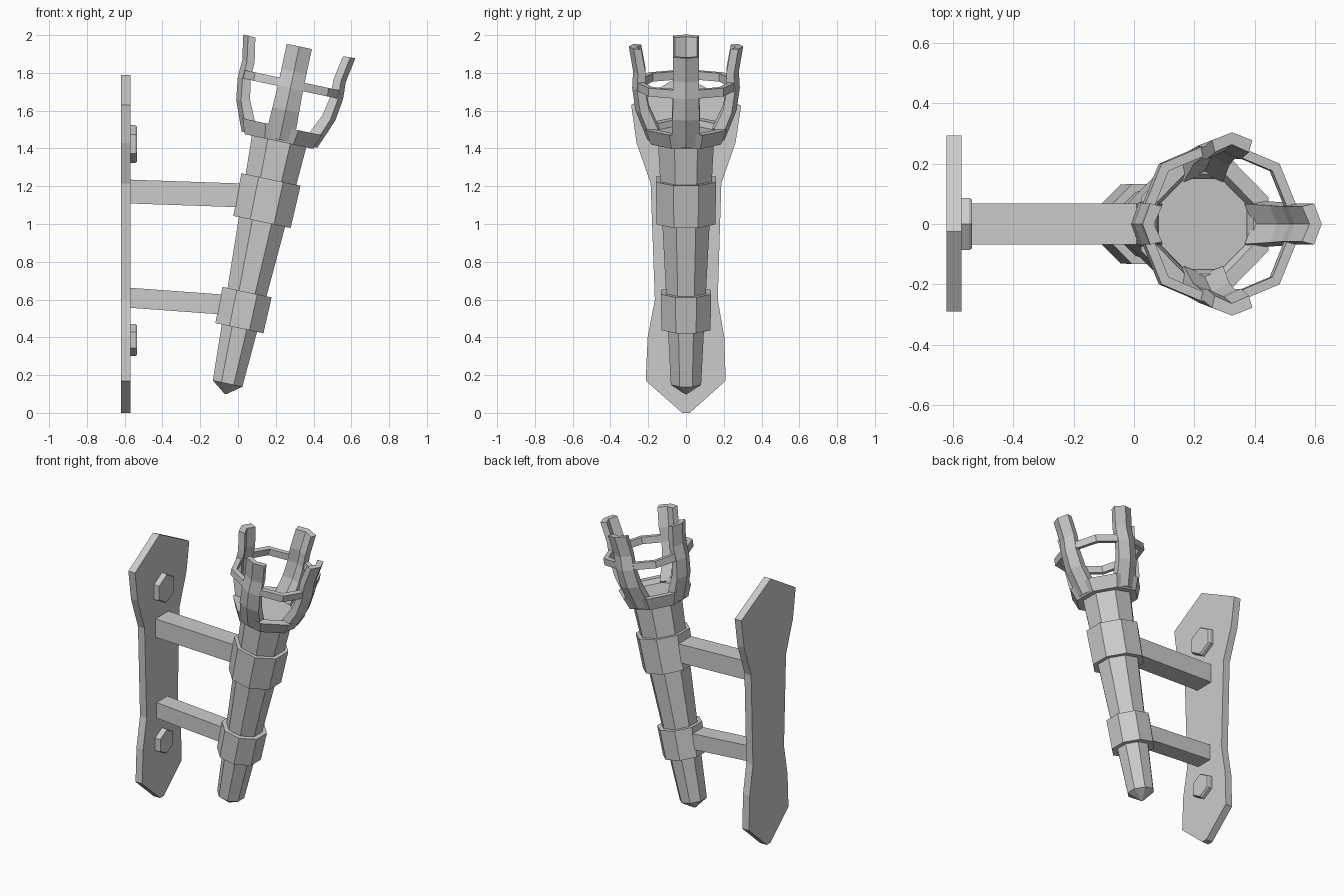
import bpy, bmesh, math
from mathutils import Matrix, Vector

if "Cube" in bpy.data.objects:
    bpy.data.objects.remove(bpy.data.objects["Cube"])

TILT = math.radians(12)
# torch frame: local z runs up the tilted handle
TORCH = Matrix.Translation((-0.055, 0, 0.155)) @ Matrix.Rotation(TILT, 4, 'Y')


def loft(name, rings, matrix=Matrix(), closed=False):
    """Join equal-length point rings; cap the ends unless closed into a loop."""
    bm = bmesh.new()
    loops = [[bm.verts.new(matrix @ Vector(p)) for p in r] for r in rings]
    n = len(loops[0])
    pairs = list(zip(loops, loops[1:]))
    if closed:
        pairs.append((loops[-1], loops[0]))
    else:
        bm.faces.new(loops[0])
        bm.faces.new(loops[-1])
    for a, b in pairs:
        for i in range(n):
            j = (i + 1) % n
            bm.faces.new((a[i], a[j], b[j], b[i]))
    bmesh.ops.remove_doubles(bm, verts=bm.verts, dist=1e-5)
    bmesh.ops.recalc_face_normals(bm, faces=bm.faces)
    me = bpy.data.meshes.new(name)
    bm.to_mesh(me)
    bm.free()
    ob = bpy.data.objects.new(name, me)
    bpy.context.collection.objects.link(ob)
    return ob


def octagon(apothem, t, flat=True):
    """Octagon round the handle; flat sides or corners face the axes."""
    r = apothem / math.cos(math.pi / 8) if flat else apothem
    off = math.pi / 8 if flat else 0
    return [(r * math.cos(off + i * math.pi / 4),
             r * math.sin(off + i * math.pi / 4), t) for i in range(8)]


def tube(name, profile, flat=True):
    """Octagonal band from a closed (radius, height) profile."""
    loft(name, [octagon(r, t, flat) for r, t in profile], TORCH, closed=True)


# wall plate
outline = [(0.02, 0), (0.21, 0.17), (0.203, 0.40), (0.168, 0.60),
           (0.187, 1.215), (0.262, 1.43), (0.292, 1.625), (-0.025, 1.79),
           (-0.29, 1.63), (-0.262, 1.43), (-0.187, 1.215), (-0.165, 0.60),
           (-0.203, 0.40), (-0.213, 0.17), (-0.02, 0)]
loft("wall_plate", [[(x, y, z) for y, z in outline] for x in (-0.62, -0.57)])

# hexagonal bolt heads
for name, z, r in (("upper_bolt", 1.423, 0.1), ("lower_bolt", 0.385, 0.085)):
    loft(name, [[(x, s * math.sin(i * math.pi / 3), z + s * math.cos(i * math.pi / 3))
                 for i in range(6)]
                for x, s in ((-0.575, r), (-0.545, r), (-0.535, r * 0.93))])

# support arms
for name, x1, w, z0, z1, h in (("upper_arm", 0.06, 0.068, 1.172, 1.15, 0.063),
                               ("lower_arm", -0.03, 0.058, 0.61, 0.57, 0.053)):
    loft(name, [[(x, -w, z - h), (x, w, z - h), (x, w, z + h), (x, -w, z + h)]
                for x, z in ((-0.58, z0), (x1, z1))])

# tapered handle with pointed foot
loft("handle", [octagon(0.004, -0.057), octagon(0.08, 0), octagon(0.15, 1.36)], TORCH)

# clamping bands and cup rim
tube("lower_band", [(0.13, 0.30), (0.133, 0.495), (0.095, 0.495), (0.09, 0.30)])
tube("upper_band", [(0.155, 0.875), (0.16, 1.105), (0.12, 1.105), (0.11, 0.875)])
tube("cup_rim", [(0.185, 1.31), (0.215, 1.39), (0.165, 1.39), (0.135, 1.31)])

# cage hoop
tube("cage_hoop", [(0.282, 1.597), (0.282, 1.642), (0.248, 1.642), (0.248, 1.597)], flat=False)

# four flared prongs with ridged cross-section: (outer, inner, height out, height in, half width)
prong = [(0.205, 0.165, 1.32, 1.37, 0.078), (0.268, 0.222, 1.48, 1.495, 0.072),
         (0.285, 0.242, 1.60, 1.60, 0.068), (0.28, 0.24, 1.69, 1.695, 0.068),
         (0.303, 0.263, 1.825, 1.822, 0.068)]
for k, side in enumerate(("right", "back", "left", "front")):
    rings = []
    for o, i, to, ti, w in prong:
        rings.append([(o, 0, to), (o - 0.026, w, to), (i - 0.026, w * 0.85, ti),
                      (i, 0, ti), (i - 0.026, -w * 0.85, ti), (o - 0.026, -w, to)])
    loft(side + "_prong", rings, TORCH @ Matrix.Rotation(k * math.pi / 2, 4, 'Z'))
